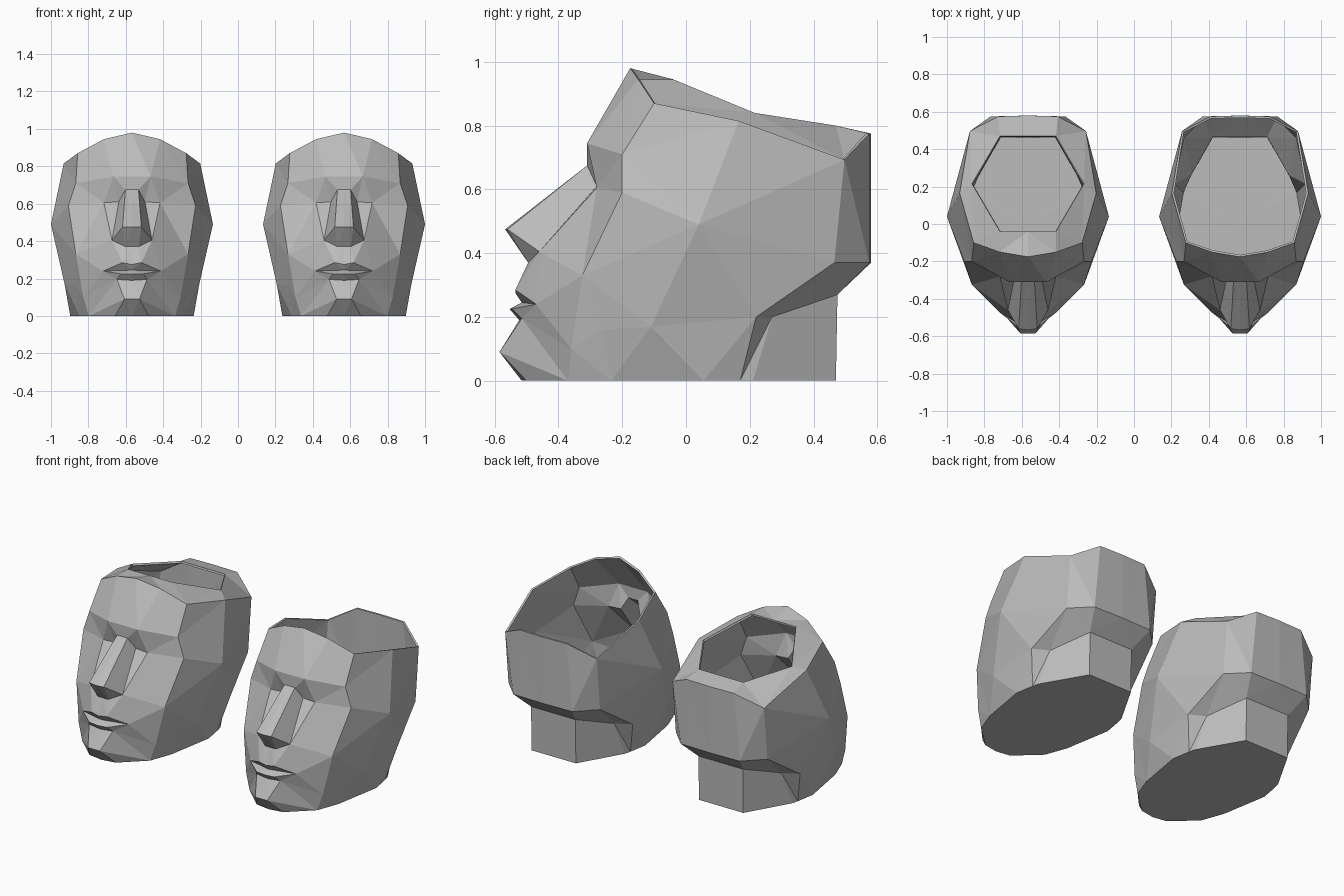
import bpy, bmesh
from mathutils import Vector

cube = bpy.data.objects.get("Cube")
if cube:
    bpy.data.objects.remove(cube)

clay = bpy.data.materials.new("matte grey")
clay.use_nodes = True
GREY = (0.5, 0.5, 0.5, 1)
clay.diffuse_color = GREY
clay.node_tree.nodes["Principled BSDF"].inputs["Base Color"].default_value = GREY

# Half contours, each running from the centre of the face outwards
temple = (.433, .04, .49)
back = [(.31, .465, .37), (.2, .575, .37), (0, .58, .37)]
rim = [(0, -.175, .98), (.15, -.15, .945), (.29, -.1, .87), (.365, .165, .815),
       (.31, .497, .693), (.16, .575, .775), (0, .58, .775)]
brow = [(0, -.31, .745), (.1, -.31, .745), (.3, -.2, .71), temple]
eye = [(0, -.31, .675), (.035, -.31, .675), (.07, -.28, .61), (.15, -.28, .605),
       (.34, -.2, .59)]
wing = (.107, -.46, .405)
nose_tip = [(0, -.567, .475), (.05, -.56, .475), wing]
nose_base = [(0, -.495, .37), (.035, -.495, .37), wing]

# Mouth contours share one corner
corner = (.155, -.47, .24)
upper_lip = [(0, -.535, .275), (.05, -.535, .285), corner]
mouth = [(0, -.515, .245), corner]
lower_lip = [(0, -.553, .225), (.06, -.545, .225), corner]
under_lip = [(0, -.523, .19), (.08, -.515, .195), corner]
chin = [(0, -.585, .09), (.04, -.585, .09)]

# Cheek, jaw and neck
cheek = (.3, -.325, .33)
jaw_front = (.26, -.36, .1)
jaw_mid = (.3, -.265, .16)
jaw_side = (.36, -.11, .17)
jaw_back = (.36, .22, .2)
base = [(0, -.515, 0), (.09, -.5, 0), (.23, -.37, 0), (.28, -.235, 0),
        (.33, .055, 0), (.31, .17, 0), (.3, .21, 0), (.15, .47, 0), (0, .47, 0)]
neck_top = [(.268, .27, .2), (.15, .475, .27), (0, .475, .27)]

# Hexagonal planting hole
hole = [(0, -.04, .945), (.15, -.04, .945), (.3, .215, .84), (.15, .47, .8), (0, .47, .8)]

STRIPS = [
    (rim, brow + back),
    (brow, eye + [temple]),
    (eye, nose_tip + [cheek]),
    (nose_tip, nose_base),
    (nose_base[:2], upper_lip[:2]),
    (upper_lip, mouth), (mouth, lower_lip), (lower_lip, under_lip),
    (under_lip[:2], chin), (chin, base[:2]),
    ([nose_base[1], upper_lip[1], corner], [wing, cheek]),
    ([corner, under_lip[1], chin[1], base[1]], [cheek, jaw_front, base[2]]),
    ([cheek, jaw_mid, base[3]], [cheek, jaw_front, base[2]]),
    ([eye[-1], cheek, jaw_mid, base[3]], [temple, jaw_side, base[4]]),
    ([temple, jaw_side, base[4]], [jaw_back]),
    ([temple], [jaw_back, back[0]]),
    ([jaw_back] + back, neck_top),
    ([base[4], base[5], neck_top[0]], [jaw_back]),
    ([base[5], base[6]], [neck_top[0]]),
    (neck_top, base[6:]),
    (base, [(0, 0, 0)]),
]


def strip(bm, a, b, side):
    """Join two contours with triangles, always taking the shorter diagonal."""
    a = [Vector((p[0] * side, p[1], p[2])) for p in a]
    b = [Vector((p[0] * side, p[1], p[2])) for p in b]
    i = j = 0
    while i < len(a) - 1 or j < len(b) - 1:
        step_a = j == len(b) - 1 or (
            i < len(a) - 1 and (a[i + 1] - b[j]).length <= (a[i] - b[j + 1]).length)
        tri = [a[i], b[j], a[i + 1] if step_a else b[j + 1]]
        if len({tuple(p) for p in tri}) == 3:
            bm.faces.new([bm.verts.new(p) for p in tri])
        i, j = (i + 1, j) if step_a else (i, j + 1)


def head(name, x, strips):
    bm = bmesh.new()
    for side in (1, -1):
        for a, b in strips:
            strip(bm, a, b, side)
    bmesh.ops.remove_doubles(bm, verts=bm.verts, dist=0.0005)
    bmesh.ops.recalc_face_normals(bm, faces=bm.faces)
    # The underside must face down
    low = min(bm.faces, key=lambda f: f.calc_center_median().z)
    if low.normal.z > 0:
        bmesh.ops.reverse_faces(bm, faces=bm.faces)
    mesh = bpy.data.meshes.new(name)
    bm.to_mesh(mesh)
    bm.free()
    mesh.materials.append(clay)
    ob = bpy.data.objects.new(name, mesh)
    bpy.context.collection.objects.link(ob)
    ob.location.x = x
    wall = ob.modifiers.new("wall", "SOLIDIFY")
    wall.thickness = 0.012
    wall.offset = -1


head("open_head_planter", 0.567, STRIPS)
head("lidded_head_planter", -0.567, STRIPS + [(rim, hole)])
